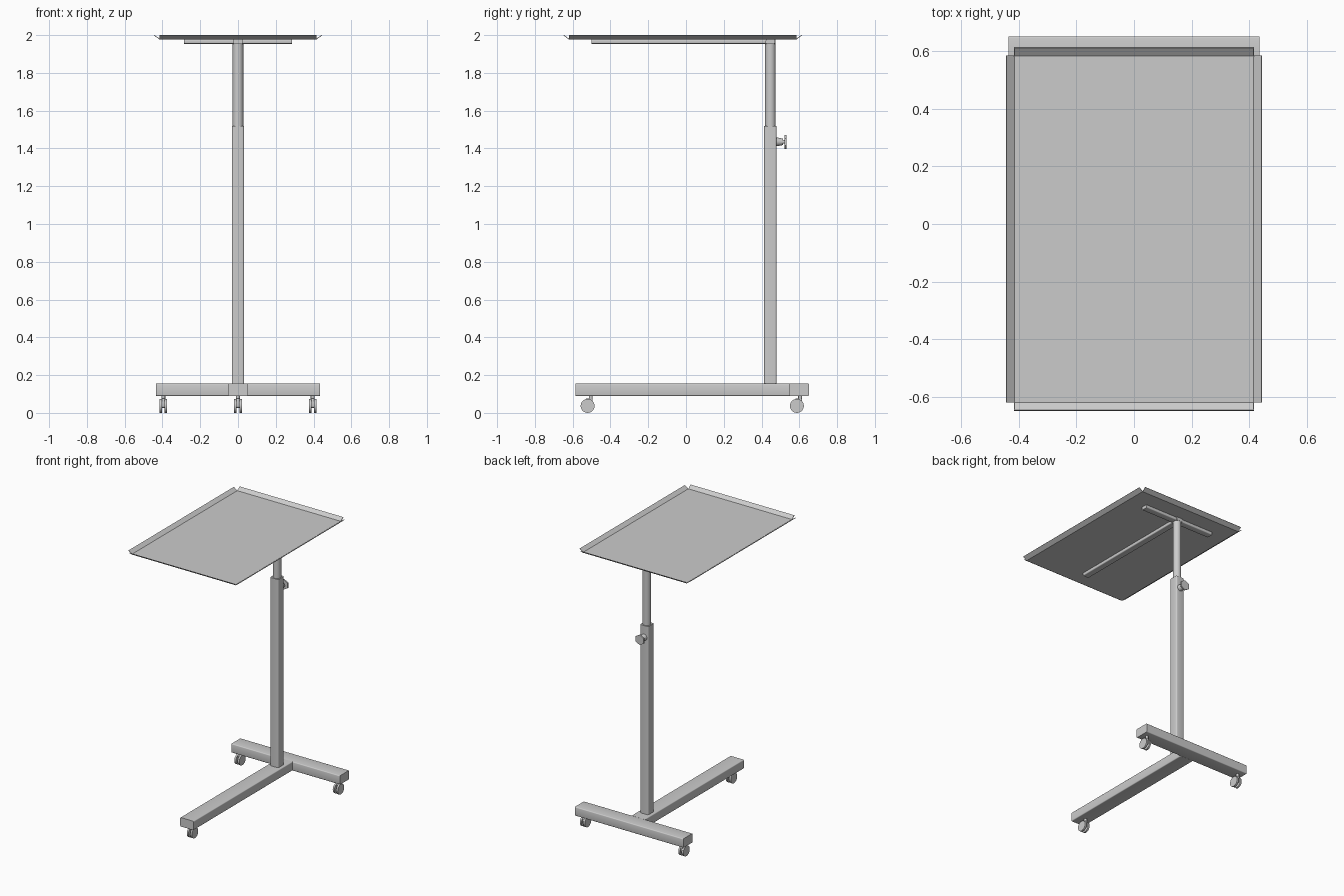
import bpy, bmesh, math
from mathutils import Matrix, Vector

if "Cube" in bpy.data.objects:
    bpy.data.objects.remove(bpy.data.objects["Cube"])


def finish(name, bm, smooth=True):
    bmesh.ops.recalc_face_normals(bm, faces=bm.faces)
    me = bpy.data.meshes.new(name)
    bm.to_mesh(me)
    bm.free()
    ob = bpy.data.objects.new(name, me)
    bpy.context.collection.objects.link(ob)
    if smooth:
        bpy.ops.object.select_all(action='DESELECT')
        ob.select_set(True)
        bpy.context.view_layer.objects.active = ob
        bpy.ops.object.shade_smooth_by_angle(angle=math.radians(35))
    return ob


def bar(name, lo, hi, axis, bevel, segments=3):
    """Box between two corners, rounded only on the edges running along axis."""
    lo, hi = Vector(lo), Vector(hi)
    bm = bmesh.new()
    bmesh.ops.create_cube(bm, size=1)
    bmesh.ops.scale(bm, vec=hi - lo, verts=bm.verts)
    bmesh.ops.translate(bm, vec=(lo + hi) / 2, verts=bm.verts)
    edges = [e for e in bm.edges
             if abs((e.verts[0].co - e.verts[1].co).normalized()[axis]) > 0.9]
    bmesh.ops.bevel(bm, geom=edges, offset=bevel, segments=segments,
                    profile=0.5, affect='EDGES')
    return finish(name, bm)


def cylinder(name, centre, radius, length, axis, sides=24, top=None, smooth=True):
    rot = {'x': Matrix.Rotation(math.pi / 2, 4, 'Y'),
           'y': Matrix.Rotation(-math.pi / 2, 4, 'X'),
           'z': Matrix()}[axis]
    bm = bmesh.new()
    bmesh.ops.create_cone(bm, cap_ends=True, segments=sides, radius1=radius,
                          radius2=radius if top is None else top, depth=length,
                          matrix=Matrix.Translation(centre) @ rot)
    return finish(name, bm, smooth)


# Tray: flat sheet with four flared lips and open corners
X, Y0, Y1, Z, LIP, RISE = 0.416, -0.62, 0.585, 1.977, 0.029, 0.021
bm = bmesh.new()
corners = [bm.verts.new(c) for c in
           ((-X, Y0, Z), (X, Y0, Z), (X, Y1, Z), (-X, Y1, Z))]
bm.faces.new(corners)
for i, out in enumerate(((0, -LIP), (LIP, 0), (0, LIP), (-LIP, 0))):
    a, b = corners[i], corners[(i + 1) % 4]
    shift = Vector((out[0], out[1], RISE))
    bm.faces.new((b, a, bm.verts.new(a.co + shift), bm.verts.new(b.co + shift)))
tray = finish("tray", bm, smooth=False)
mod = tray.modifiers.new("thickness", 'SOLIDIFY')
mod.thickness = 0.004
mod.offset = 1 if tray.data.polygons[0].normal.z > 0 else -1

# Support rails under the tray
bar("tray_rail_long", (-0.025, -0.50, 1.954), (0.025, 0.475, 1.977), 1, 0.006)
bar("tray_rail_cross", (-0.285, 0.422, 1.954), (0.285, 0.472, 1.977), 0, 0.006)

# Telescopic column
CY = 0.447
cylinder("inner_tube", (0, CY, 1.70), 0.028, 0.52, 'z', 32)
bar("outer_column", (-0.033, CY - 0.033, 0.15), (0.033, CY + 0.033, 1.52), 2, 0.010, 4)

# Height clamp knob behind the column
KZ = 1.435
cylinder("knob_hub", (0, 0.495, KZ), 0.024, 0.036, 'y', top=0.017)
cylinder("knob_stem", (0, 0.516, KZ), 0.010, 0.016, 'y')
knob = cylinder("knob_head", (0, 0.526, KZ), 0.037, 0.010, 'y', 6, smooth=False)

# T-shaped base
bar("base_leg", (-0.054, -0.585, 0.09), (0.054, 0.55, 0.155), 1, 0.006)
bar("base_crossbar", (-0.435, 0.546, 0.09), (0.435, 0.652, 0.155), 0, 0.006)

# Twin-wheel casters
for tag, x, y in (("front", 0, -0.521), ("left", -0.395, 0.587), ("right", 0.395, 0.587)):
    for side in (-1, 1):
        cylinder(f"caster_wheel_{tag}", (x + side * 0.0135, y, 0.037), 0.037, 0.013, 'x')
    cylinder(f"caster_axle_{tag}", (x, y, 0.037), 0.010, 0.036, 'x', 16)
    bar(f"caster_body_{tag}", (x - 0.008, y - 0.012, 0.028),
        (x + 0.008, y + 0.026, 0.076), 0, 0.008)
    cylinder(f"caster_stem_{tag}", (x, y + 0.017, 0.081), 0.010, 0.022, 'z', 16)
